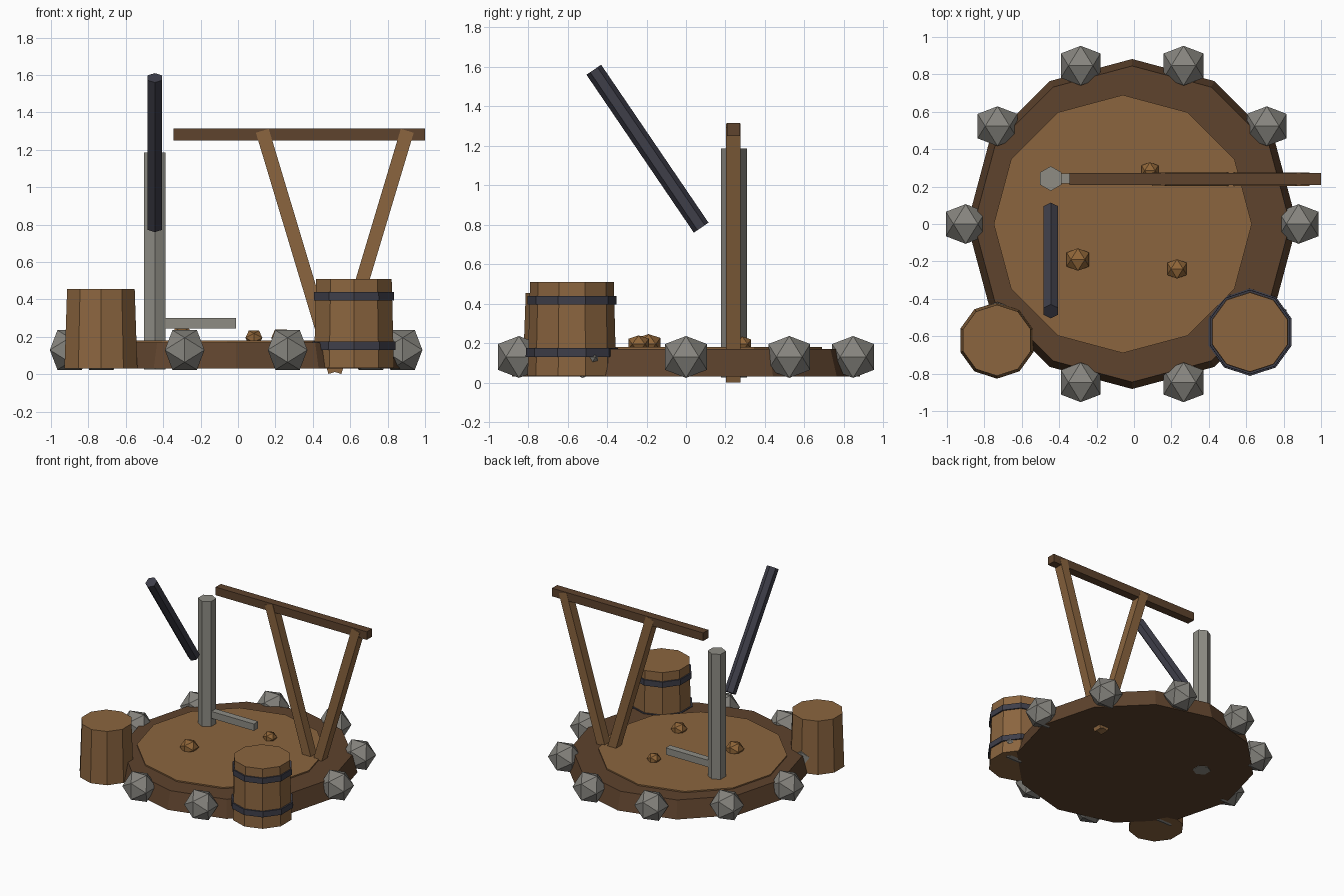
import bpy, bmesh, math
from mathutils import Vector

cube = bpy.data.objects.get("Cube")
if cube:
    bpy.data.objects.remove(cube, do_unlink=True)


def material(name, hexcode):
    """Flat material from an sRGB hex string."""
    rgb = []
    for i in (0, 2, 4):
        c = int(hexcode[i:i + 2], 16) / 255
        rgb.append(c / 12.92 if c < 0.04 else ((c + 0.055) / 1.055) ** 2.4)
    m = bpy.data.materials.new(name)
    m.use_nodes = True
    m.diffuse_color = (*rgb, 1)
    m.node_tree.nodes["Principled BSDF"].inputs["Base Color"].default_value = (*rgb, 1)
    return m


LIGHT = material("light wood", "8b653f")
DARK = material("dark wood", "5e432d")
KNOT = material("knot wood", "8f6538")
GREY = material("pole grey", "8e8c84")
STONE = material("stone grey", "86847e")
IRON = material("dark iron", "3e3e49")


def finish(name, bm, mat, loc=(0, 0, 0)):
    me = bpy.data.meshes.new(name)
    bmesh.ops.recalc_face_normals(bm, faces=bm.faces)
    bm.to_mesh(me)
    bm.free()
    me.materials.append(mat)
    ob = bpy.data.objects.new(name, me)
    ob.location = loc
    bpy.context.collection.objects.link(ob)
    return ob


def drum(name, mat, x, y, z0, z1, r0, r1, sides):
    """Upright faceted cylinder with a corner towards the back."""
    bm = bmesh.new()
    rings = []
    for z, r in ((z0, r0), (z1, r1)):
        angles = [math.tau * i / sides for i in range(sides)]
        rings.append([bm.verts.new((r * math.sin(a), r * math.cos(a), z)) for a in angles])
    low, high = rings
    bm.faces.new(low)
    bm.faces.new(high)
    for i in range(sides):
        j = (i + 1) % sides
        bm.faces.new((low[i], low[j], high[j], high[i]))
    return finish(name, bm, mat, (x, y, 0))


def bar(name, mat, start, end, thick, depth):
    """Square timber between two points in the x-z plane."""
    a, b = Vector(start), Vector(end)
    axis = b - a
    bm = bmesh.new()
    bmesh.ops.create_cube(bm, size=1)
    bmesh.ops.scale(bm, vec=(axis.length, depth, thick), verts=bm.verts)
    ob = finish(name, bm, mat, (a + b) / 2)
    ob.rotation_euler.y = -math.atan2(axis.z, axis.x)
    return ob


def rock(name, mat, loc, reach, squash=1):
    """Icosahedron resting on an edge, reach = half width."""
    s = reach * 2 / (1 + math.sqrt(5))
    bm = bmesh.new()
    for u in (-s, s):
        for v in (-reach, reach):
            for co in ((u, 0, v), (0, v, u), (v, u, 0)):
                bm.verts.new((co[0], co[1], co[2] * squash))
    bmesh.ops.convex_hull(bm, input=bm.verts)
    return finish(name, bm, mat, loc)


# Platform with its lighter floor
drum("platform", DARK, -0.01, 0, 0.03, 0.17, 0.882, 0.845, 12)
drum("floor_disc", LIGHT, -0.06, 0, 0.10, 0.18, 0.69, 0.69, 12)

# Ring of boulders around the rim
for i in range(10):
    a = math.tau * i / 10
    rock(f"rim_stone_{i + 1}", STONE,
         (-0.01 + 0.89 * math.cos(a), 0.89 * math.sin(a), 0.13), 0.106)

# Small lumps on the floor
for i, (x, y, r) in enumerate(((-0.30, -0.19, 0.06), (0.23, -0.24, 0.052), (0.085, 0.285, 0.045))):
    rock(f"floor_lump_{i + 1}", KNOT, (x, y, 0.195), r, 0.85)

# Upright pole and its low side arm
drum("pole", GREY, -0.445, 0.243, 0.026, 1.185, 0.066, 0.066, 6)
bar("pole_arm", GREY, (-0.445, 0.243, 0.273), (-0.01, 0.243, 0.273), 0.055, 0.055)

# Tilted iron tube
lower, upper = Vector((-0.445, 0.077, 0.785)), Vector((-0.445, -0.467, 1.585))
tube = drum("iron_tube", IRON, 0, 0, 0, (upper - lower).length, 0.045, 0.045, 6)
tube.location = lower
tube.rotation_euler.x = math.atan2(lower.y - upper.y, upper.z - lower.z)

# Top beam carried by two struts that meet at the floor
bar("top_beam", DARK, (-0.345, 0.241, 1.282), (1.0, 0.241, 1.282), 0.065, 0.066)
for name, x in (("right_strut", 0.13), ("left_strut", 0.905)):
    bar(name, LIGHT, (x, 0.239, 1.302), (0.518, 0.239, 0.012), 0.072, 0.072)

# Banded barrel and plain barrel
drum("banded_barrel", LIGHT, 0.62, -0.578, 0.034, 0.51, 0.225, 0.212, 10)
drum("upper_band", IRON, 0.62, -0.578, 0.395, 0.44, 0.226, 0.225, 10)
drum("lower_band", IRON, 0.62, -0.578, 0.13, 0.175, 0.234, 0.233, 10)
drum("plain_barrel", LIGHT, -0.733, -0.622, 0.03, 0.455, 0.205, 0.19, 10)
